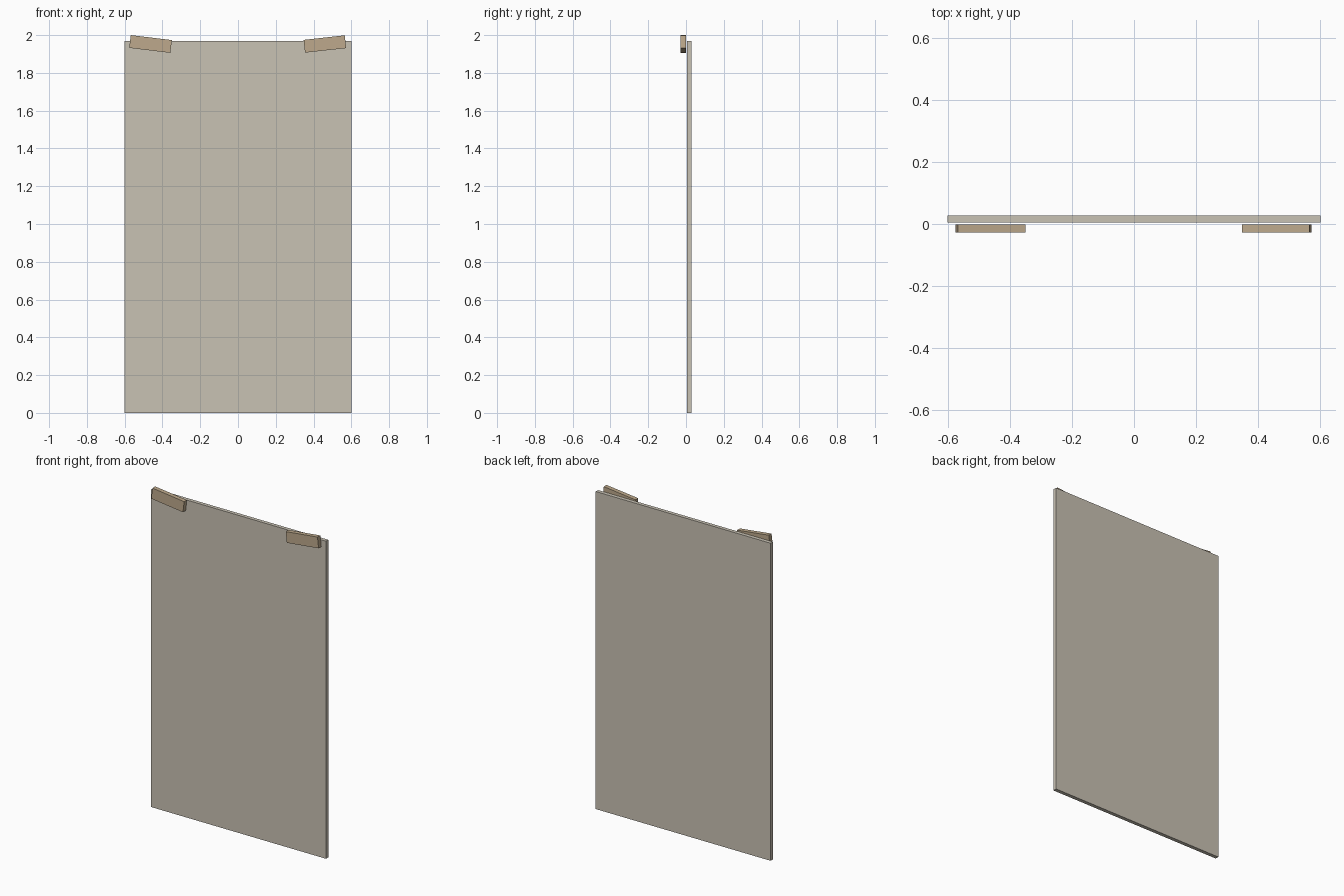
import bpy
import math

if "Cube" in bpy.data.objects:
    bpy.data.objects.remove(bpy.data.objects["Cube"])


def material(name, srgb):
    lin = [((c / 255 + 0.055) / 1.055) ** 2.4 for c in srgb]
    mat = bpy.data.materials.new(name)
    mat.diffuse_color = (*lin, 1.0)
    mat.use_nodes = True
    mat.node_tree.nodes["Principled BSDF"].inputs["Base Color"].default_value = mat.diffuse_color
    return mat


def box(name, centre, size, mat, tilt=0.0):
    bpy.ops.mesh.primitive_cube_add(size=1, location=centre,
                                    rotation=(0, math.radians(tilt), 0))
    obj = bpy.context.object
    obj.name = name
    obj.scale = size
    bpy.ops.object.transform_apply(location=False, rotation=False, scale=True)
    obj.data.materials.append(mat)
    return obj


paper = material("warm grey paper", (201, 194, 180))
tan = material("tan tape", (189, 169, 140))

# Thin upright sheet
box("sheet", (0, 0.0165, 0.985), (1.2, 0.023, 1.97), paper)

# Tilted tape strips holding the top corners
for name, x, tilt in (("left_tape", -0.463, 6.9), ("right_tape", 0.46, -6.3)):
    box(name, (x, -0.0145, 1.953), (0.219, 0.027, 0.068), tan, tilt)
